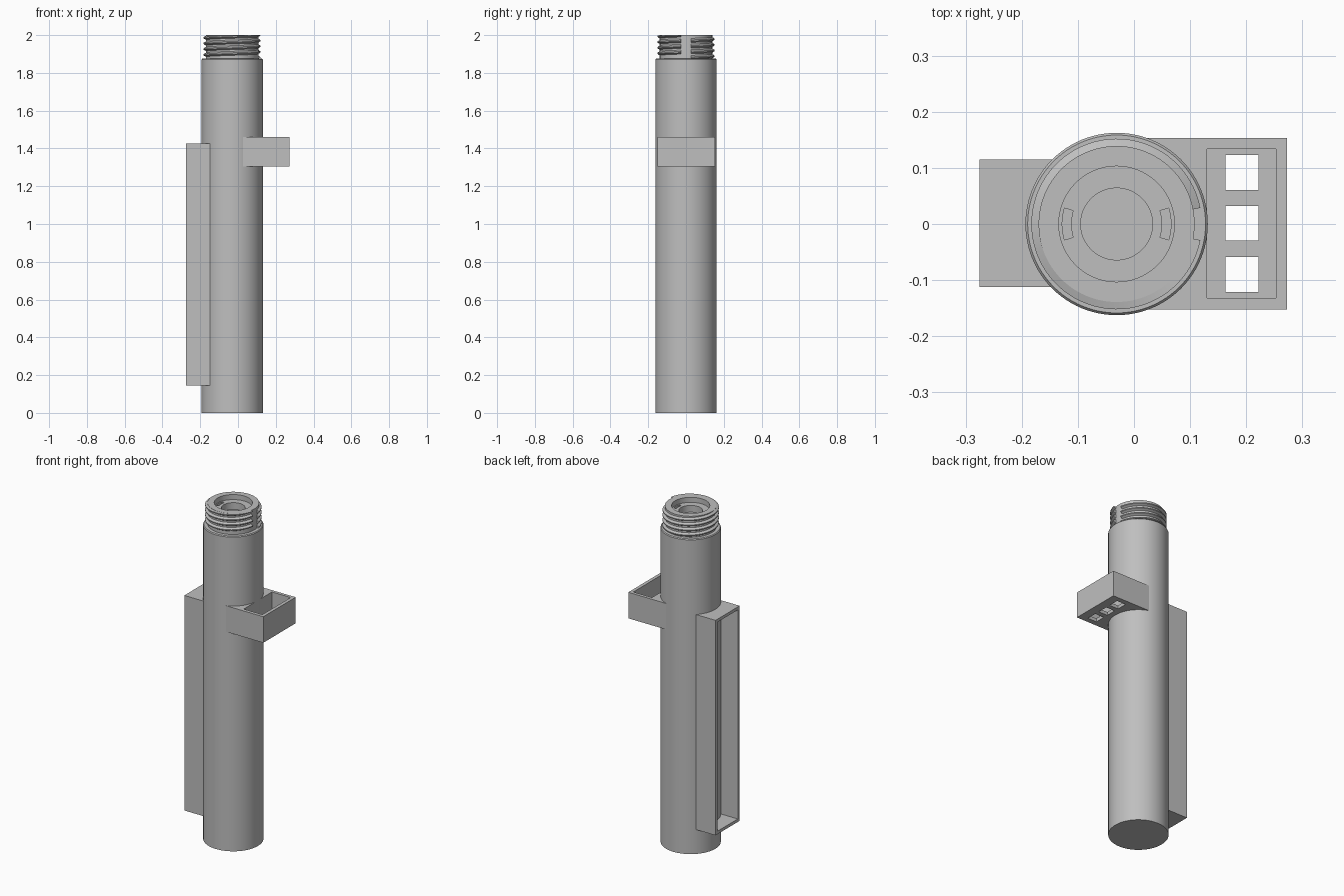
import bpy, bmesh
from math import sin, cos, pi, radians

if "Cube" in bpy.data.objects:
    bpy.data.objects.remove(bpy.data.objects["Cube"])

grey = bpy.data.materials.new("plain grey")
grey.use_nodes = True
grey.diffuse_color = (0.52, 0.52, 0.52, 1)
grey.node_tree.nodes["Principled BSDF"].inputs["Base Color"].default_value = (0.52, 0.52, 0.52, 1)

AXIS_X = -0.031
TUBE_R = 0.1625
ROOT_R = 0.139
CREST_R = 0.152
SHOULDER = 1.875
SEGMENTS = 96


def finish(name, bm, smooth=False):
    bmesh.ops.recalc_face_normals(bm, faces=bm.faces)
    mesh = bpy.data.meshes.new(name)
    bm.to_mesh(mesh)
    bm.free()
    obj = bpy.data.objects.new(name, mesh)
    bpy.context.collection.objects.link(obj)
    mesh.materials.append(grey)
    if smooth:
        shade(obj)
    return obj


def shade(obj):
    bpy.ops.object.select_all(action="DESELECT")
    obj.select_set(True)
    bpy.context.view_layer.objects.active = obj
    bpy.ops.object.shade_smooth_by_angle(angle=radians(30))


def block(name, x, y, z):
    bm = bmesh.new()
    bmesh.ops.create_cube(bm, size=1)
    for v in bm.verts:
        for i, (low, high) in enumerate((x, y, z)):
            v.co[i] = high if v.co[i] > 0 else low
    return finish(name, bm)


def sweep(name, rings, smooth=False):
    """Skin a closed solid through a list of equal point rings."""
    bm = bmesh.new()
    rows = [[bm.verts.new(p) for p in ring] for ring in rings]
    n = len(rows[0])
    for a, b in zip(rows, rows[1:]):
        for i in range(n):
            j = (i + 1) % n
            bm.faces.new((a[i], a[j], b[j], b[i]))
    bm.faces.new(rows[0])
    bm.faces.new(rows[-1])
    return finish(name, bm, smooth)


def polar(r, angle, z):
    return (AXIS_X + r * cos(angle), r * sin(angle), z)


def cut(obj, cutters):
    for cutter in cutters:
        mod = obj.modifiers.new("opening", "BOOLEAN")
        mod.operation = "DIFFERENCE"
        mod.solver = "EXACT"
        mod.object = cutter
        bpy.context.view_layer.objects.active = obj
        bpy.ops.object.modifier_apply(modifier=mod.name)
        bpy.data.objects.remove(cutter)


# Tube with shoulder, neck and stepped socket
profile = [(TUBE_R, 0), (TUBE_R, SHOULDER - 0.005), (TUBE_R - 0.004, SHOULDER),
           (ROOT_R, SHOULDER), (ROOT_R, 2), (0.103, 2), (0.103, 1.97),
           (0.064, 1.97), (0.064, 1.93)]
angles = [2 * pi * i / SEGMENTS for i in range(SEGMENTS)]
tube = sweep("tube_body", [[polar(r, a, z) for a in angles] for r, z in profile])

# Two curved slots in the socket floor
slots = []
for middle in (0, pi):
    rings = []
    for k in range(9):
        a = middle + radians(-17 + 34 * k / 8)
        rings.append([polar(r, a, z) for r, z in
                      ((0.081, 1.95), (0.097, 1.95), (0.097, 1.98), (0.081, 1.98))])
    slots.append(sweep("slot_cutter", rings))
cut(tube, slots)
shade(tube)

# Screw thread, interrupted by a gap on the left side
PITCH, GAP = 0.03, 0.19
for turn in range(4):
    rings = []
    for k in range(73):
        a = GAP + (2 * pi - 2 * GAP) * k / 72
        z = 1.881 + PITCH * (turn + a / (2 * pi))
        section = ((ROOT_R - 0.004, z - 0.013), (CREST_R, z - 0.003),
                   (CREST_R, z + 0.003), (ROOT_R - 0.004, z + 0.013))
        rings.append([polar(r, a, min(max(h, SHOULDER), 2)) for r, h in section])
    sweep(f"thread_turn_{turn + 1}", rings, smooth=True)

# Open-topped tray with three square holes in its floor
tray = block("side_tray", (0, 0.273), (-0.152, 0.153), (1.305, 1.46))
cutters = [block("tray_cutter", (0.13, 0.253), (-0.132, 0.134), (1.325, 1.5))]
for y in (-0.09, 0.0015, 0.092):
    cutters.append(block("hole_cutter", (0.163, 0.222), (y - 0.031, y + 0.031), (1.2, 1.4)))
cut(tray, cutters)

# Tall box with its outer side open
box = block("side_box", (-0.275, -0.14), (-0.112, 0.115), (0.145, 1.425))
cut(box, [block("box_cutter", (-0.3, -0.1), (-0.094, 0.097), (0.163, 1.407))])
